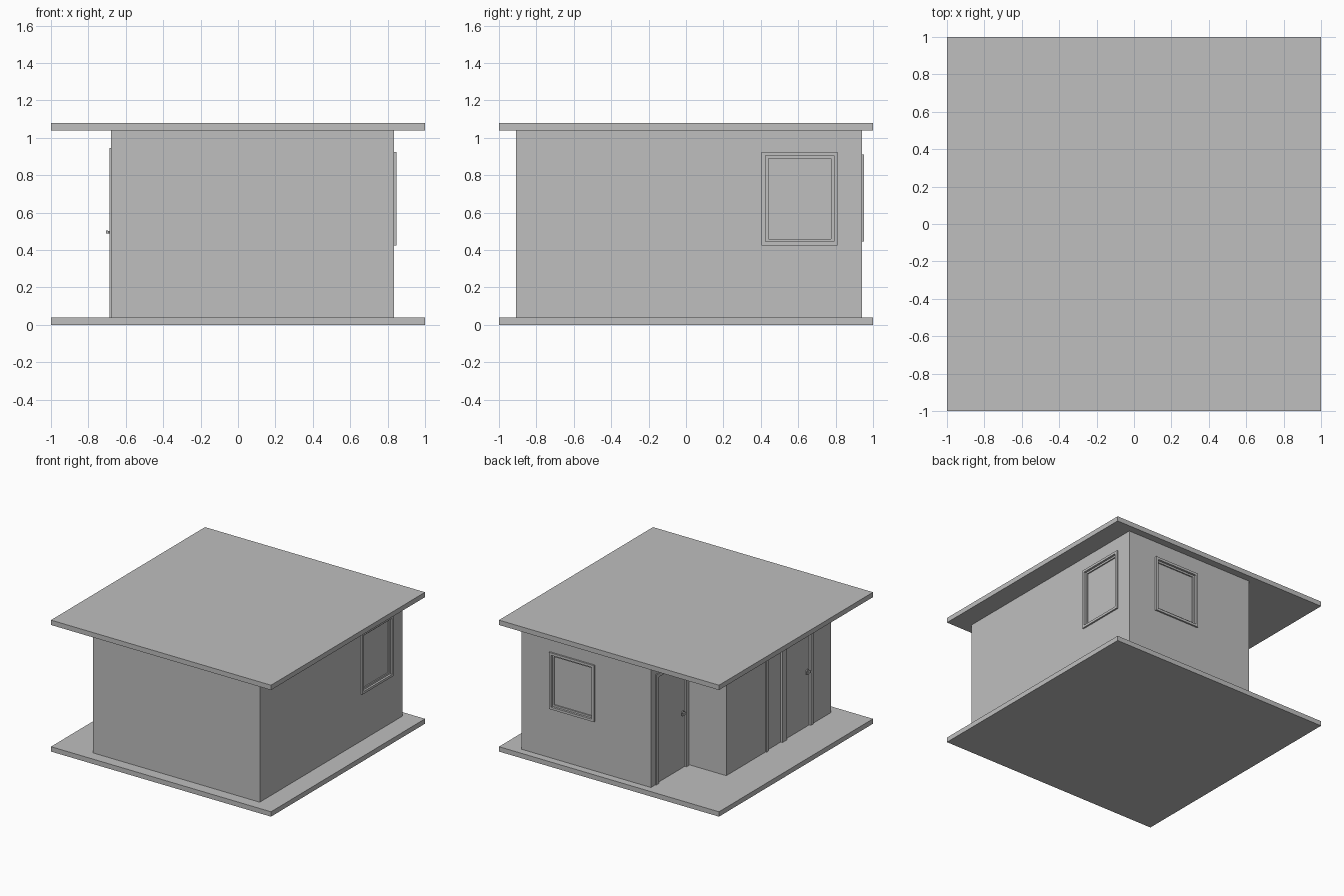
import bpy, bmesh
from math import pi
from mathutils import Matrix, Vector

old = bpy.data.objects.get("Cube")
if old:
    bpy.data.objects.remove(old, do_unlink=True)

GREY = (0.52, 0.52, 0.52, 1)
mat = bpy.data.materials.new("plain_grey")
mat.use_nodes = True
mat.diffuse_color = GREY
mat.node_tree.nodes["Principled BSDF"].inputs["Base Color"].default_value = GREY

BASE_TOP, WALL_TOP, ROOF_TOP = 0.04, 1.04, 1.08
RECESS = 0.02
cutters = []


def add_box(bm, lo, hi):
    lo, hi = Vector(lo), Vector(hi)
    m = Matrix.Translation((lo + hi) / 2) @ Matrix.Diagonal((*(hi - lo), 1))
    bmesh.ops.create_cube(bm, size=1, matrix=m)


def finish(name, bm, matrix=None):
    if matrix:
        bmesh.ops.transform(bm, matrix=matrix, verts=bm.verts)
    bmesh.ops.recalc_face_normals(bm, faces=bm.faces)
    mesh = bpy.data.meshes.new(name)
    bm.to_mesh(mesh)
    bm.free()
    mesh.materials.append(mat)
    ob = bpy.data.objects.new(name, mesh)
    bpy.context.collection.objects.link(ob)
    return ob


def box(name, lo, hi, matrix=None):
    bm = bmesh.new()
    add_box(bm, lo, hi)
    return finish(name, bm, matrix)


def wall_matrix(angle, distance):
    # local x runs along the wall, local y points out of it
    return Matrix.Rotation(angle, 4, "Z") @ Matrix.Translation((0, distance, 0))


def frame(name, u0, u1, z0, z1, width, back, front, m, sill=True):
    bm = bmesh.new()
    add_box(bm, (u0, back, z0), (u0 + width, front, z1))
    add_box(bm, (u1 - width, back, z0), (u1, front, z1))
    add_box(bm, (u0 + width, back, z1 - width), (u1 - width, front, z1))
    if sill:
        add_box(bm, (u0 + width, back, z0), (u1 - width, front, z0 + width))
    return finish(name, bm, m)


def window(name, u0, u1, z0, z1, m):
    cutters.append(box(name + "_cutter", (u0 + 0.01, -RECESS, z0 + 0.01),
                       (u1 - 0.01, 0.1, z1 - 0.01), m))
    frame(name + "_frame", u0, u1, z0, z1, 0.02, -RECESS, 0.013, m)
    frame(name + "_sash", u0 + 0.02, u1 - 0.02, z0 + 0.02, z1 - 0.02,
          0.015, -RECESS, -0.004, m)
    box(name + "_pane", (u0 + 0.02, -RECESS, z0 + 0.02),
        (u1 - 0.02, -0.014, z1 - 0.02), m)


def door(name, u0, u1, m, handle=True):
    top = 0.945
    cutters.append(box(name + "_cutter", (u0 + 0.01, -RECESS, BASE_TOP - 0.1),
                       (u1 - 0.01, 0.1, top - 0.01), m))
    frame(name + "_frame", u0, u1, BASE_TOP, top, 0.03, -RECESS, 0.008, m, sill=False)
    box(name + "_leaf", (u0 + 0.03, -RECESS, BASE_TOP),
        (u1 - 0.03, -0.008, top - 0.03), m)
    if handle:
        # round rose and stem with a short lever
        bm = bmesh.new()
        u = u0 + 0.06
        for radius, y0, y1 in ((0.014, -0.008, 0.0), (0.006, 0.0, 0.02)):
            place = Matrix.Translation((u, (y0 + y1) / 2, 0.495)) @ Matrix.Rotation(pi / 2, 4, "X")
            bmesh.ops.create_cone(bm, cap_ends=True, segments=16, radius1=radius,
                                  radius2=radius, depth=y1 - y0, matrix=place)
        add_box(bm, (u - 0.008, 0.014, 0.487), (u + 0.045, 0.025, 0.503))
        finish(name + "_handle", bm, m)


# floor slab and flat roof
box("floor_slab", (-1, -1, 0), (1, 1, BASE_TOP))
box("roof_slab", (-1, -1, WALL_TOP), (1, 1, ROOF_TOP))

# walls: a block with a notched porch corner
outline = [(-0.68, -0.91), (0.835, -0.91), (0.835, 0.94),
           (-0.34, 0.94), (-0.34, 0.448), (-0.68, 0.448)]
bm = bmesh.new()
ground = bm.faces.new([bm.verts.new((x, y, BASE_TOP)) for x, y in outline])
raised = bmesh.ops.extrude_face_region(bm, geom=[ground], use_keep_orig=True)
bmesh.ops.translate(bm, vec=(0, 0, WALL_TOP - BASE_TOP),
                    verts=[v for v in raised["geom"] if isinstance(v, bmesh.types.BMVert)])
walls = finish("walls", bm)

# windows
window("side_window", -0.81, -0.405, 0.425, 0.925, wall_matrix(-pi / 2, 0.835))
window("back_window", 0.17, 0.58, 0.445, 0.91, wall_matrix(0, 0.94))

# doors
outer_wall = wall_matrix(pi / 2, 0.68)
door("porch_door", 0.46, 0.88, wall_matrix(pi / 2, 0.34))
door("side_door", -0.67, -0.30, outer_wall)
door("side_panel", -0.30, -0.06, outer_wall, handle=False)

# cut the openings into the walls, then drop the cutters
for cutter in cutters:
    cutter.hide_render = True
    mod = walls.modifiers.new("opening", "BOOLEAN")
    mod.operation = "DIFFERENCE"
    mod.solver = "EXACT"
    mod.object = cutter
bpy.context.view_layer.update()
cut = bpy.data.meshes.new_from_object(walls.evaluated_get(bpy.context.evaluated_depsgraph_get()))
walls.modifiers.clear()
walls.data = cut
for cutter in cutters:
    bpy.data.objects.remove(cutter, do_unlink=True)
